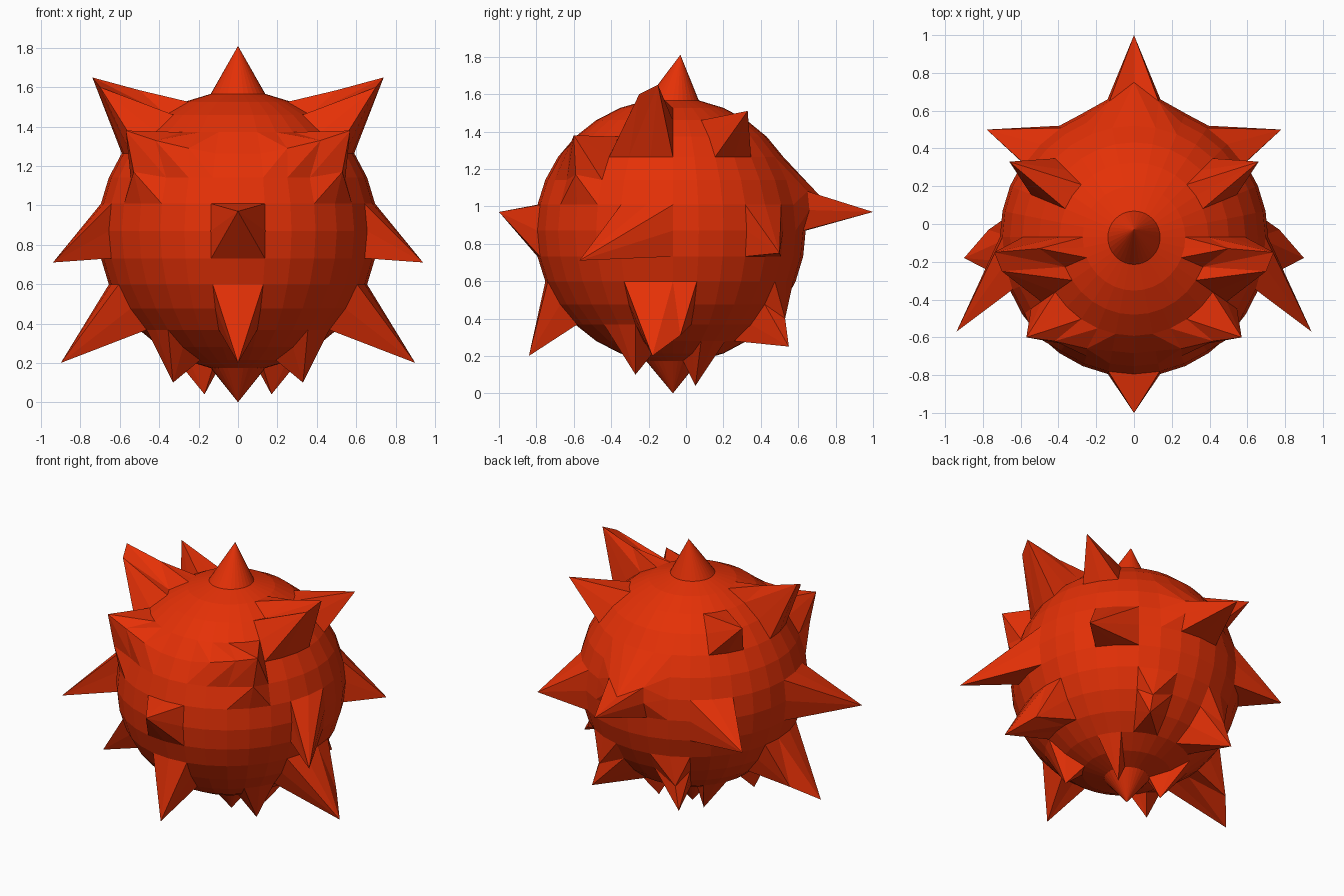
import bpy, bmesh
from math import radians, sin, cos
from mathutils import Vector

if "Cube" in bpy.data.objects:
    bpy.data.objects.remove(bpy.data.objects["Cube"])

CENTRE = Vector((0, -0.07, 0.87))
RADIUS = 0.71
STEP = 11.25  # angle between neighbouring sphere points


def on_sphere(lon, lat):
    a, b = radians(lon), radians(lat)
    return CENTRE + RADIUS * Vector((cos(a) * cos(b), sin(a) * cos(b), sin(b)))


# Spikes: (longitude, latitude) of the sphere point and where it is pulled to
middle_spikes = [
    (0, 90, (0, -0.03, 1.81)),
    (0, -90, (0, -0.07, 0.0)),
    (-90, 0, (0, -1.0, 0.97)),
    (-90, -3 * STEP, (0, -0.84, 0.20)),
    (90, STEP, (0, 1.0, 0.97)),
]
side_spikes = [
    (-STEP, 45, (0.74, -0.15, 1.65)),
    (3 * STEP, 45, (0.66, 0.33, 1.51)),
    (-45, 3 * STEP, (0.57, -0.60, 1.38)),
    (-STEP, 0, (0.94, -0.57, 0.71)),
    (45, 0, (0.78, 0.50, 0.75)),
    (-STEP, -3 * STEP, (0.90, -0.18, 0.20)),
    (6 * STEP, -45, (0.33, 0.55, 0.25)),
    (-3 * STEP, -5 * STEP, (0.33, -0.27, 0.10)),
    (3 * STEP, -6 * STEP, (0.17, 0.05, 0.04)),
]
# Shoulders that make some spikes broad or blunt
middle_shoulders = [(90, 2 * STEP, (0, 0.75, 1.02))]
side_shoulders = [
    (-2 * STEP, 45, (0.70, -0.25, 1.60)),
    (-STEP, 5 * STEP, (0.50, -0.13, 1.585)),
    (-45, 2 * STEP, (0.53, -0.59, 1.17)),
    (-5 * STEP, 3 * STEP, (0.42, -0.62, 1.33)),
    (-6 * STEP, 3 * STEP, (0.25, -0.66, 1.29)),
    (0, -3 * STEP, (0.77, -0.03, 0.31)),
    (90 - STEP, 2 * STEP, (0.13, 0.65, 1.08)),
    (90 - STEP, STEP, (0.14, 0.66, 0.98)),
    (6 * STEP, -3 * STEP, (0.29, 0.53, 0.40)),
]


def pulls(middle, side):
    out = [(on_sphere(lon, lat), Vector(tip)) for lon, lat, tip in middle]
    for lon, lat, tip in side:
        for s in (1, -1):
            flip = Vector((s, 1, 1))
            out.append((on_sphere(lon, lat) * flip, Vector(tip) * flip))
    return out


# Round body
bm = bmesh.new()
bmesh.ops.create_uvsphere(bm, u_segments=32, v_segments=16, radius=RADIUS)
bmesh.ops.translate(bm, verts=bm.verts, vec=CENTRE)


def find(pairs):
    return [(min(bm.verts, key=lambda v: (v.co - base).length), tip)
            for base, tip in pairs]


spikes = find(pulls(middle_spikes, side_spikes))
shoulders = find(pulls(middle_shoulders, side_shoulders))

# Front half bulges a little
for v in bm.verts:
    if v.co.y < CENTRE.y:
        v.co.y = CENTRE.y + (v.co.y - CENTRE.y) * 1.04

# Pull single points out into spikes and shoulders
for vert, tip in spikes + shoulders:
    vert.co = tip

# Split the quads around each tip so every spike has a full square base
for vert, _ in spikes + shoulders:
    for face in [f for f in vert.link_faces if len(f.verts) == 4]:
        ring = list(face.verts)
        bmesh.utils.face_split(face, vert, ring[(ring.index(vert) + 2) % 4])

bm.normal_update()
mesh = bpy.data.meshes.new("spiky_ball")
bm.to_mesh(mesh)
bm.free()
ball = bpy.data.objects.new("spiky_ball", mesh)
bpy.context.collection.objects.link(ball)

# Orange red colour
red = bpy.data.materials.new("orange_red")
red.diffuse_color = (0.78, 0.03, 0.002, 1)
red.use_nodes = True
red.node_tree.nodes["Principled BSDF"].inputs["Base Color"].default_value = red.diffuse_color
mesh.materials.append(red)
